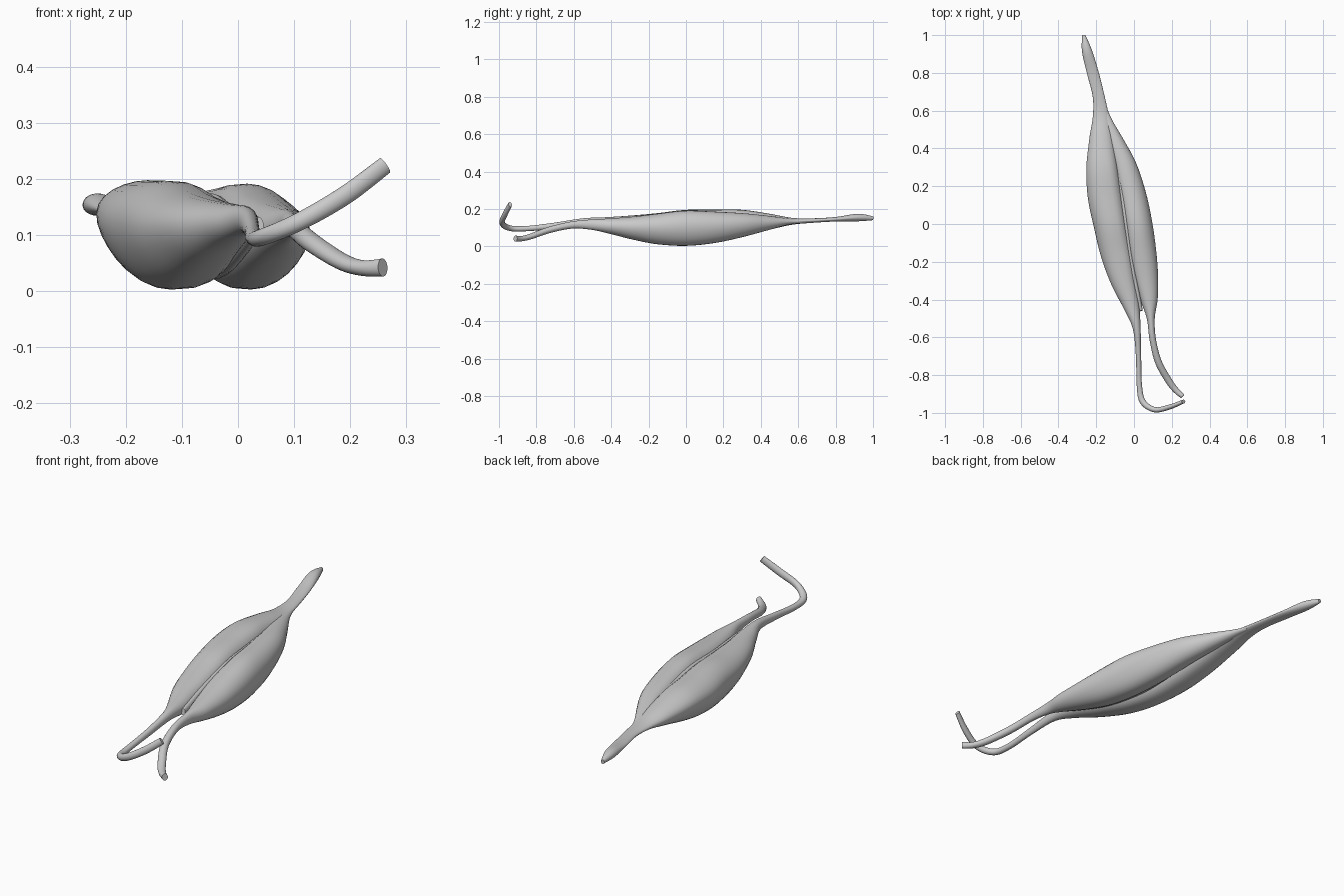
import bpy, bmesh
from math import sin, cos, pi
from mathutils import Vector

SIDES, STEPS = 28, 6


def spline(rows):
    """Catmull-Rom interpolation through rows of numbers."""
    out = []
    for i in range(len(rows) - 1):
        p0, p1, p2, p3 = (rows[max(0, min(len(rows) - 1, i + k))] for k in (-1, 0, 1, 2))
        for s in range(STEPS):
            t = s / STEPS
            out.append([0.5 * (2 * b + (c - a) * t + (2 * a - 5 * b + 4 * c - d) * t * t
                               + (3 * b - a - 3 * c + d) * t ** 3)
                        for a, b, c, d in zip(p0, p1, p2, p3)])
    return out + [list(rows[-1])]


def loft(name, rows, inner=0, egg=0.0):
    """Skin through (x, y, z, half width, half height); the inner side is squared off."""
    st = spline(rows)
    pts = [Vector(r[:3]) for r in st]
    bm = bmesh.new()
    rings = []
    for i, (p, r) in enumerate(zip(pts, st)):
        t = (pts[min(i + 1, len(pts) - 1)] - pts[max(i - 1, 0)]).normalized()
        side = t.cross(Vector((0, 0, 1))).normalized()
        up = side.cross(t)
        belly = min(1, max(0, (r[4] - 0.03) / 0.04))     # tendons stay round
        ring = []
        for k in range(SIDES):
            a = 2 * pi * k / SIDES
            c, s = cos(a), sin(a)
            if c * side.x * inner > 0:
                e = 1 - 0.35 * belly
                c = abs(c) ** e * (1 if c > 0 else -1)
            elif inner:
                c *= 1 + egg * belly * s * (1 - s * s) ** 0.5
            ring.append(bm.verts.new(p + side * c * r[3] + up * s * r[4]))
        rings.append(ring)
    for a, b in zip(rings, rings[1:]):
        for k in range(SIDES):
            n = (k + 1) % SIDES
            bm.faces.new((a[k], a[n], b[n], b[k]))
    bm.faces.new(rings[0])
    bm.faces.new(rings[-1])
    bmesh.ops.recalc_face_normals(bm, faces=bm.faces)
    me = bpy.data.meshes.new(name)
    bm.to_mesh(me)
    bm.free()
    ob = bpy.data.objects.new(name, me)
    bpy.context.collection.objects.link(ob)
    bpy.ops.object.select_all(action='DESELECT')
    ob.select_set(True)
    bpy.context.view_layer.objects.active = ob
    bpy.ops.object.shade_smooth_by_angle(angle=0.7)
    return ob


# Left head: shared end tendon, belly, then the long hooked tendon
loft("left_muscle_head", [
    (-0.266, 1.00, 0.150, 0.008, 0.010),
    (-0.250, 0.92, 0.154, 0.026, 0.020),
    (-0.218, 0.80, 0.145, 0.031, 0.012),
    (-0.188, 0.68, 0.138, 0.031, 0.012),
    (-0.175, 0.57, 0.134, 0.043, 0.018),
    (-0.172, 0.45, 0.132, 0.065, 0.042),
    (-0.166, 0.30, 0.124, 0.085, 0.072),
    (-0.150, 0.15, 0.109, 0.093, 0.088),
    (-0.122, 0.00, 0.099, 0.090, 0.096),
    (-0.092, -0.15, 0.095, 0.084, 0.083),
    (-0.056, -0.30, 0.105, 0.067, 0.060),
    (-0.015, -0.43, 0.118, 0.044, 0.038),
    (0.014, -0.55, 0.126, 0.021, 0.024),
    (0.024, -0.70, 0.110, 0.014, 0.017),
    (0.028, -0.85, 0.095, 0.014, 0.014),
    (0.046, -0.94, 0.097, 0.016, 0.015),
    (0.110, -0.983, 0.124, 0.014, 0.016),
    (0.190, -0.968, 0.170, 0.013, 0.017),
    (0.262, -0.940, 0.224, 0.010, 0.016),
], inner=1, egg=0.22)

# Right head: belly beside the groove, then the short curved tendon
loft("right_muscle_head", [
    (-0.158, 0.62, 0.132, 0.012, 0.008),
    (-0.138, 0.54, 0.132, 0.025, 0.018),
    (-0.092, 0.42, 0.124, 0.046, 0.042),
    (-0.046, 0.30, 0.114, 0.062, 0.064),
    (-0.008, 0.15, 0.102, 0.073, 0.084),
    (0.020, 0.00, 0.097, 0.077, 0.094),
    (0.042, -0.15, 0.093, 0.076, 0.082),
    (0.062, -0.28, 0.098, 0.066, 0.062),
    (0.080, -0.40, 0.108, 0.046, 0.042),
    (0.089, -0.50, 0.116, 0.021, 0.028),
    (0.099, -0.61, 0.114, 0.017, 0.019),
    (0.129, -0.73, 0.088, 0.018, 0.017),
    (0.184, -0.83, 0.053, 0.018, 0.015),
    (0.222, -0.88, 0.041, 0.016, 0.014),
    (0.258, -0.912, 0.042, 0.013, 0.016),
], inner=-1, egg=0.1)

# Thin connective strip filling the groove between the heads
loft("groove_tissue", [
    (-0.135, 0.54, 0.134, 0.010, 0.010),
    (-0.094, 0.35, 0.120, 0.022, 0.040),
    (-0.062, 0.15, 0.105, 0.024, 0.066),
    (-0.042, 0.00, 0.097, 0.024, 0.076),
    (-0.018, -0.18, 0.095, 0.022, 0.062),
    (0.010, -0.33, 0.105, 0.018, 0.040),
    (0.036, -0.46, 0.117, 0.010, 0.015),
])
